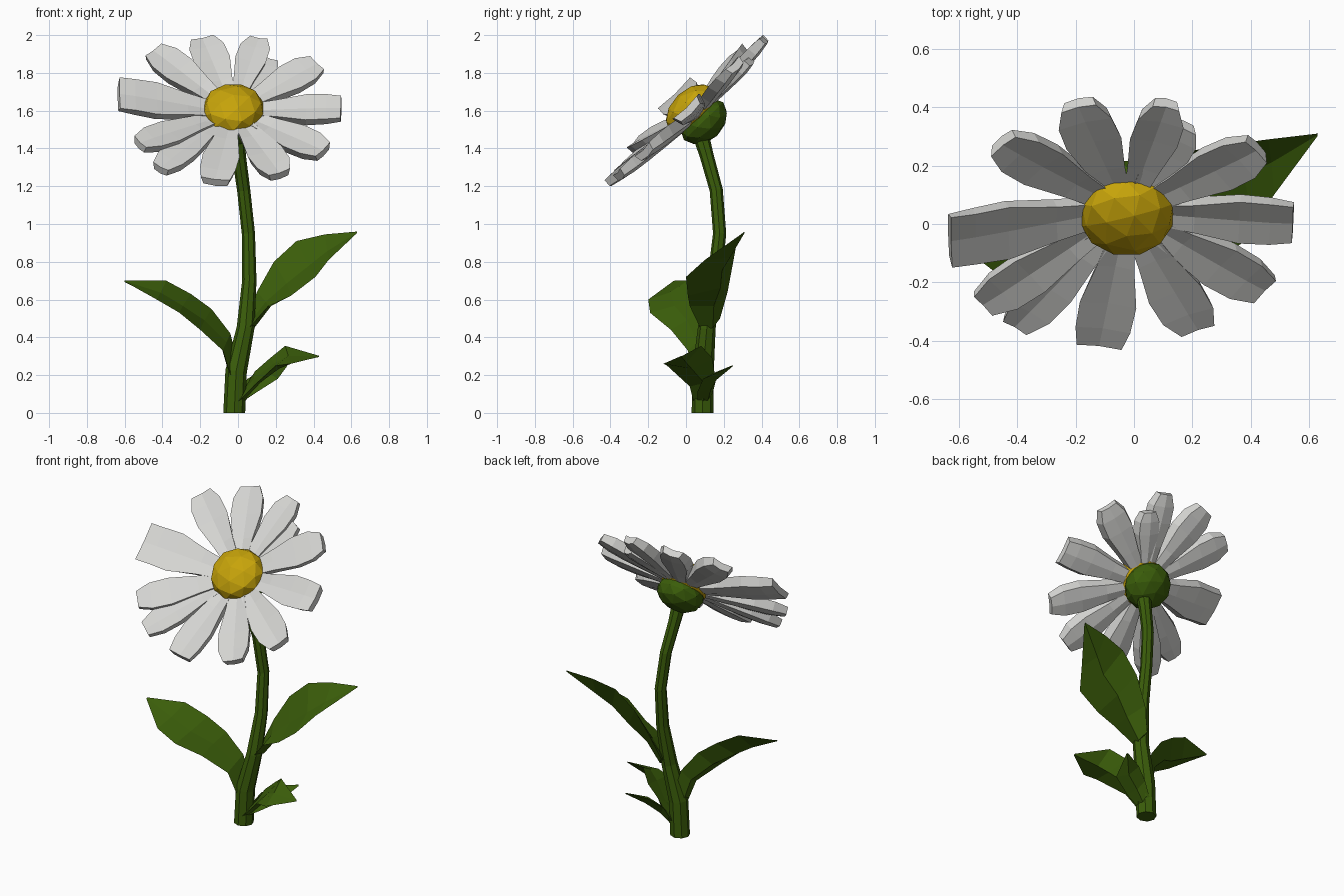
import bpy, bmesh, random
from mathutils import Vector, Matrix

random.seed(4)
if "Cube" in bpy.data.objects:
    bpy.data.objects.remove(bpy.data.objects["Cube"], do_unlink=True)


def make_material(name, color):
    mat = bpy.data.materials.new(name)
    mat.use_nodes = True
    mat.diffuse_color = color
    mat.node_tree.nodes["Principled BSDF"].inputs["Base Color"].default_value = color
    return mat


GREEN = make_material("leaf green", (0.043, 0.11, 0.003, 1))
WHITE = make_material("petal white", (0.66, 0.66, 0.64, 1))
YELLOW = make_material("centre yellow", (0.57, 0.37, 0.003, 1))


def finish(bm, name, mat):
    bmesh.ops.recalc_face_normals(bm, faces=bm.faces)
    mesh = bpy.data.meshes.new(name)
    bm.to_mesh(mesh)
    bm.free()
    mesh.materials.append(mat)
    obj = bpy.data.objects.new(name, mesh)
    bpy.context.collection.objects.link(obj)
    return obj


def loft(name, rings, mat):
    """Skin a list of equally sized closed rings and cap both ends."""
    bm = bmesh.new()
    loops = [[bm.verts.new(p) for p in ring] for ring in rings]
    count = len(loops[0])
    for low, high in zip(loops, loops[1:]):
        for i in range(count):
            j = (i + 1) % count
            bm.faces.new((low[i], low[j], high[j], high[i]))
    bm.faces.new(loops[0])
    bm.faces.new(loops[-1])
    return finish(bm, name, mat)


# Flower head frame: tilted disc facing forward and up
HEAD = Vector((-0.025, 0.034, 1.605))
NORMAL = Vector((0, -0.69, 0.72)).normalized()
TILT = NORMAL.to_track_quat("Z", "Y").to_matrix().to_4x4()


def head_blob(name, offset, radius, height, mat, jitter):
    bm = bmesh.new()
    bmesh.ops.create_icosphere(bm, subdivisions=2, radius=1)
    for v in bm.verts:
        v.co *= 1 + random.uniform(-jitter, jitter)
    place = Matrix.Translation(HEAD + NORMAL * offset) @ TILT
    bm.transform(place @ Matrix.Diagonal((radius, radius, height, 1)))
    return finish(bm, name, mat)


head_blob("flower_centre", 0.004, 0.164, 0.106, YELLOW, 0.02)
head_blob("flower_base", -0.085, 0.145, 0.105, GREEN, 0.01)


# Petals: tip position, half width, and tip width ratio
def petal(name, tip, half, tip_ratio):
    tip = Vector(tip)
    outward = tip - HEAD
    outward = (outward - NORMAL * outward.dot(NORMAL)).normalized()
    base = HEAD - NORMAL * 0.02 + outward * 0.09
    along = (tip - base).normalized()
    side = NORMAL.cross(along).normalized()
    up = along.cross(side)
    rings = []
    for t, width, thick in ((0, 0.42, 0.032), (0.3, 0.65, 0.035), (0.62, 0.98, 0.036),
                            (0.84, 0.95, 0.034), (1, tip_ratio, 0.026)):
        mid = base.lerp(tip, t)
        w = half * width
        rings.append([mid + side * w * s + up * thick * h for s, h in
                      ((-1, 0.8), (0, 0.5), (1, 0.8), (0.82, -0.8), (0, -1.1), (-0.82, -0.8))])
    loft(name, rings, WHITE)


PETALS = (
    ((0.545, 0.01, 1.605), 0.10, 0.85),
    ((0.42, 0.26, 1.84), 0.10, 0.62),
    ((0.17, 0.335, 1.865), 0.078, 0.6),
    ((0.11, 0.41, 1.975), 0.085, 0.55),
    ((-0.19, 0.41, 1.975), 0.10, 0.62),
    ((-0.45, 0.28, 1.91), 0.10, 0.62),
    ((-0.63, -0.05, 1.68), 0.125, 0.95),
    ((-0.52, -0.27, 1.42), 0.09, 0.6),
    ((-0.41, -0.345, 1.29), 0.085, 0.6),
    ((-0.12, -0.41, 1.225), 0.10, 0.78),
    ((0.22, -0.355, 1.26), 0.10, 0.62),
    ((0.45, -0.22, 1.38), 0.10, 0.65),
)
for index, spec in enumerate(PETALS):
    petal(f"petal_{index + 1}", *spec)


# Stem: eight sided tube along a gentle curve
def stem(name, stations):
    points = [Vector(p) for p, _ in stations]
    rings = []
    for i, (_, radius) in enumerate(stations):
        direction = points[min(i + 1, len(points) - 1)] - points[max(i - 1, 0)]
        if i == 0:
            direction = Vector((0, 0, 1))
        turn = Vector((0, 0, 1)).rotation_difference(direction)
        rings.append([points[i] + turn @ (Matrix.Rotation(k * 0.7854, 3, "Z") @ Vector((radius, 0, 0)))
                      for k in range(8)])
    loft(name, rings, GREEN)


stem("stem", (
    ((-0.02, 0.088, 0), 0.058),
    ((-0.01, 0.09, 0.22), 0.057),
    ((0.04, 0.11, 0.45), 0.047),
    ((0.06, 0.15, 0.70), 0.038),
    ((0.055, 0.178, 0.95), 0.035),
    ((0.03, 0.16, 1.18), 0.035),
    ((0.005, 0.11, 1.36), 0.037),
    ((-0.01, 0.07, 1.50), 0.045),
))


# Leaves: front edge and back edge pairs with a creased midrib
def leaf(name, pairs, crease):
    rings = []
    last = len(pairs) - 1
    for i, (front, back) in enumerate(pairs):
        front, back = Vector(front), Vector(back)
        middle = (front + back) / 2
        before, after = pairs[max(i - 1, 0)], pairs[min(i + 1, last)]
        along = sum((Vector(p) for p in after), Vector()) - sum((Vector(p) for p in before), Vector())
        up = along.cross(back - front).normalized()
        if up.z < 0:
            up.negate()
        sag = crease * (back - front).length
        thick = 0.02 if i < last else 0.003
        rings.append([front, middle - up * (sag - thick), back, middle - up * (sag + thick)])
    loft(name, rings, GREEN)


leaf("left_leaf", (
    ((0.05, 0.08, 0.44), (0.05, 0.18, 0.50)),
    ((0.16, 0.02, 0.565), (0.10, 0.22, 0.64)),
    ((0.28, 0.01, 0.62), (0.19, 0.25, 0.80)),
    ((0.41, 0.00, 0.72), (0.31, 0.27, 0.91)),
    ((0.48, 0.10, 0.81), (0.46, 0.29, 0.945)),
    ((0.628, 0.30, 0.95), (0.63, 0.31, 0.96)),
), 0.2)

leaf("right_leaf", (
    ((-0.04, 0.04, 0.20), (0.00, 0.13, 0.26)),
    ((-0.08, 0.01, 0.33), (-0.04, 0.11, 0.42)),
    ((-0.20, -0.08, 0.44), (-0.14, 0.08, 0.55)),
    ((-0.31, -0.19, 0.53), (-0.25, 0.05, 0.63)),
    ((-0.43, -0.20, 0.60), (-0.38, 0.01, 0.70)),
    ((-0.60, -0.07, 0.695), (-0.60, -0.06, 0.70)),
), 0.15)

leaf("small_front_leaf", (
    ((0.00, 0.04, 0.06), (0.02, 0.14, 0.10)),
    ((0.08, 0.02, 0.14), (0.09, 0.15, 0.22)),
    ((0.20, -0.10, 0.25), (0.17, 0.14, 0.29)),
    ((0.28, -0.12, 0.26), (0.25, 0.08, 0.355)),
    ((0.43, -0.03, 0.297), (0.43, -0.02, 0.302)),
), 0.12)

leaf("small_back_leaf", (
    ((0.00, 0.06, 0.05), (0.00, 0.14, 0.10)),
    ((0.10, 0.06, 0.11), (0.05, 0.16, 0.18)),
    ((0.21, 0.09, 0.18), (0.13, 0.20, 0.23)),
    ((0.26, 0.24, 0.247), (0.255, 0.25, 0.252)),
), 0.1)
